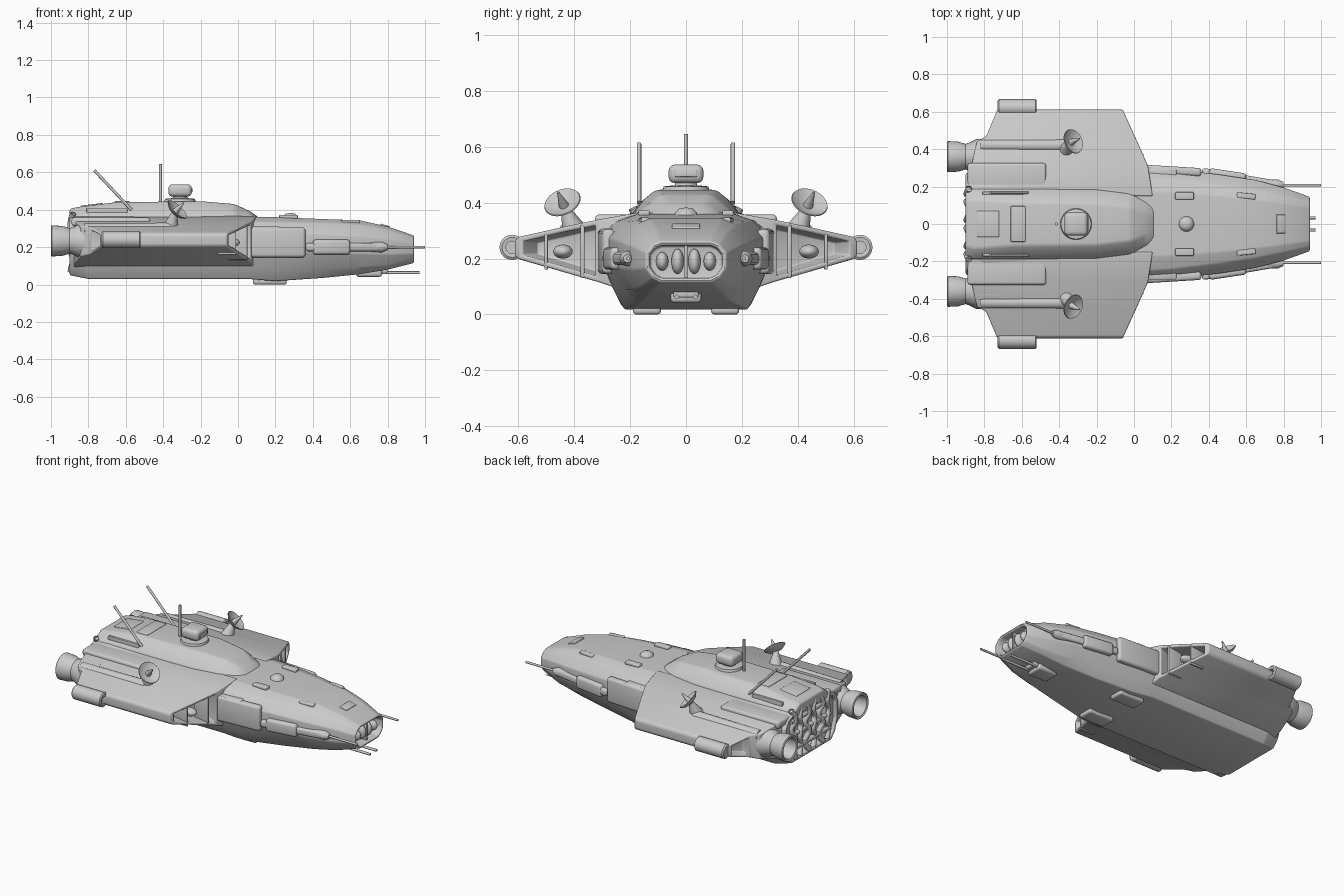
import bpy, bmesh, math
from mathutils import Vector, Matrix

if "Cube" in bpy.data.objects:
    bpy.data.objects.remove(bpy.data.objects["Cube"])

def finish(name, bm, bevel=0.0, seg=3, angle=35):
    bmesh.ops.recalc_face_normals(bm, faces=bm.faces)
    me = bpy.data.meshes.new(name)
    bm.to_mesh(me)
    bm.free()
    ob = bpy.data.objects.new(name, me)
    bpy.context.collection.objects.link(ob)
    bpy.ops.object.select_all(action='DESELECT')
    ob.select_set(True)
    bpy.context.view_layer.objects.active = ob
    if bevel:
        m = ob.modifiers.new("bevel", 'BEVEL')
        m.width, m.segments, m.limit_method = bevel, seg, 'ANGLE'
        m.angle_limit = math.radians(15)
        bpy.ops.object.modifier_apply(modifier="bevel")
    bpy.ops.object.shade_smooth_by_angle(angle=math.radians(angle))
    return ob

def loft(name, rings, bevel=0.0, recesses=(), caps=True):
    """Skin closed rings; recesses = (face test, rim, depth)."""
    bm = bmesh.new()
    vs = [[bm.verts.new(p) for p in r] for r in rings]
    n = len(vs[0])
    for a, b in zip(vs, vs[1:]):
        for i in range(n):
            j = (i + 1) % n
            bm.faces.new((a[i], a[j], b[j], b[i]))
    if caps:
        bm.faces.new(vs[0])
        bm.faces.new(vs[-1])
    bmesh.ops.recalc_face_normals(bm, faces=bm.faces)
    for test, rim, depth in recesses:
        bm.normal_update()
        faces = [f for f in bm.faces if test(f)]
        bmesh.ops.inset_region(bm, faces=faces, thickness=rim, use_even_offset=True)
        bmesh.ops.inset_region(bm, faces=faces, thickness=0.004, depth=-depth, use_even_offset=True)
    return finish(name, bm, bevel)

def mirrored(x, half):
    return [(x, y, z) for y, z in half] + [(x, -y, z) for y, z in reversed(half)]

def box(name, c, size, bevel=0.008, yaw=0.0, pitch=0.0):
    bm = bmesh.new()
    rot = Matrix.Rotation(yaw, 4, 'Z') @ Matrix.Rotation(pitch, 4, 'Y')
    bmesh.ops.create_cube(bm, size=1, matrix=Matrix.Translation(c) @ rot @ Matrix.Diagonal((*size, 1)))
    return finish(name, bm, bevel)

def lathe(name, origin, axis, profile, n=28, squash=1.0):
    """Revolve (radius, distance along axis) points; ends are closed."""
    m = Vector(axis).to_track_quat('Z', 'Y').to_matrix()
    o = Vector(origin)
    rings = []
    for r, h in profile:
        ring = []
        for i in range(n):
            t = math.tau * i / n
            ring.append(o + m @ Vector((r * math.cos(t) * squash, r * math.sin(t), h)))
        rings.append(ring)
    return loft(name, rings)

def rod(name, p, q, r, r2=None, n=12):
    d = Vector(q) - Vector(p)
    return lathe(name, p, d, [(r, 0), (r if r2 is None else r2, d.length)], n)

def ball(name, c, size):
    bm = bmesh.new()
    bmesh.ops.create_uvsphere(bm, u_segments=24, v_segments=12, radius=1,
                              matrix=Matrix.Translation(c) @ Matrix.Diagonal((*size, 1)))
    return finish(name, bm, angle=60)

# Main hull, open mouth at the nose and recessed stern
hull = [
    (-.90, (.17, .37), (.24, .34), (.27, .29), (.27, .17), (.24, .09), (.20, .05)),
    (-.80, (.17, .37), (.25, .345), (.29, .29), (.29, .17), (.26, .09), (.23, .03)),
    (.05, (.17, .362), (.25, .335), (.30, .285), (.30, .18), (.26, .09), (.23, .03)),
    (.20, (.17, .36), (.24, .335), (.295, .28), (.295, .18), (.255, .08), (.22, .018)),
    (.45, (.15, .35), (.21, .33), (.265, .27), (.265, .17), (.22, .09), (.18, .035)),
    (.65, (.13, .343), (.18, .32), (.235, .26), (.235, .165), (.19, .09), (.15, .055)),
    (.80, (.11, .31), (.15, .295), (.195, .245), (.195, .16), (.16, .10), (.13, .08)),
    (.94, (.09, .262), (.12, .25), (.145, .22), (.145, .165), (.12, .13), (.09, .115)),
]
loft("hull", [mirrored(s[0], s[1:]) for s in hull], 0.014,
     [(lambda f: f.normal.x > .95, .014, .05), (lambda f: f.normal.x < -.95, .02, .06)])

# Nose interior fittings
for s in (1, -1):
    for k, y in enumerate((.03, .085)):
        ball("nose_fitting", (.9, s * y, .19), (.035, .022, .045 - .012 * k))
box("nose_divider", (.9, 0, .19), (.05, .012, .12), .004)
box("nose_hatch", (.785, 0, .312), (.05, .1, .014), .004, pitch=.3)
lathe("top_dome", (.28, 0, .35), (0, 0, 1), [(.042, 0), (.038, .016), (.025, .028), (.006, .032)])

# Upper deckhouse with sloped front
deck = [(-.90, .19, .15, .12, .405), (-.85, .19, .16, .13, .415), (-.65, .19, .155, .115, .44),
        (-.20, .185, .15, .11, .445), (-.02, .165, .125, .09, .43), (.06, .12, .09, .06, .395),
        (.11, .09, .06, .03, .36)]
loft("deckhouse", [mirrored(x, [(t, z), (m, .36 + (z - .36) * .6), (b, .365 if z > .37 else .355), (b, .33)])
                   for x, b, m, t, z in deck], 0.012)
box("deck_hatch", (-.62, 0, .438), (.08, .19, .018), .005)
box("deck_rear_hatch", (-.78, 0, .42), (.12, .14, .018), .005, pitch=-.12)

# Turret and mast on the deckhouse
lathe("turret_base", (-.31, 0, .44), (0, 0, 1), [(.085, 0), (.08, .018), (.04, .022), (.035, .04)])
box("turret_head", (-.31, 0, .503), (.125, .125, .066), .022)
box("turret_slot", (-.25, 0, .503), (.012, .08, .022), .004)
rod("mast", (-.415, 0, .43), (-.415, 0, .645), .008)

# Wings: sections along y as (y, front x, back x, top z, bottom z)
wing = [(.15, .10, -.89, .368, .06), (.31, .075, -.87, .34, .115), (.44, .018, -.84, .313, .152),
        (.47, .004, -.79, .306, .161), (.60, -.055, -.735, .277, .198)]
for s in (1, -1):
    rings = [[(f, s * y, t), (f, s * y, b), (r, s * y, b), (r, s * y, t)] for y, f, r, t, b in wing]
    rings.append([(-.06, s * .612, .262), (-.06, s * .612, .213), (-.73, s * .612, .213), (-.73, s * .612, .262)])

    def front(f):
        return f.normal.x > .7 and .3 < abs(f.calc_center_median().y) < .6

    def back(f):
        return f.normal.x < -.6 and .46 < abs(f.calc_center_median().y) < .6
    loft("wing", rings, 0.007, [(front, .018, .12), (back, .014, .05)])
    # Fittings inside the wing mouth
    ball("intake_pod", (-.04, s * .44, .225), (.05, .035, .025))
    box("intake_strut", (-.0, s * .37, .225), (.1, .014, .19), .004)
    box("intake_strut", (-.06, s * .50, .225), (.1, .012, .13), .004)
    # Wing tip ring
    lathe("tip_ring", (-.73, s * .622, .24), (1, 0, 0),
          [(.022, .002), (.036, 0), (.045, .008), (.045, .204), (.036, .21), (.022, .208), (.022, .1)], 24)
    # Engine fairing and flared nozzle
    lathe("nozzle", (-.72, s * .36, .233), (-1, 0, 0),
          [(.095, 0), (.095, .12), (.075, .16), (.068, .18), (.08, .22), (.083, .275),
           (.078, .28), (.066, .275), (.055, .18), (.03, .15)], 32)
    # Rear shoulder and long ridge leading to the dish
    box("rear_shoulder", (-.68, s * .25, .335), (.42, .15, .045), .014)
    rod("dish_ridge", (-.82, s * .42, .292), (-.36, s * .42, .297), .034, n=20)

    # Dish on a short pylon
    c = Vector((-.34, s * .435, .385))
    d = Vector((.66, s * .3, .69)).normalized()
    rod("dish_pylon", (-.36, s * .40, .30), c, .045, .014, 16)
    lathe("dish", c, d, [(.012, -.006), (.045, .004), (.068, .022), (.066, .026), (.04, .012), (.01, .006)])
    rod("dish_feed", c, c + d * .075, .02, .004)

    # Raked antenna with its trough
    rod("antenna", (-.57, s * .168, .40), (-.768, s * .168, .61), .008)
    box("antenna_trough", (-.70, s * .165, .392), (.22, .016, .03), .004)

    # Cheek panels and gun sponson along the hull side
    box("cheek_panel", (.21, s * .285, .225), (.3, .045, .16), .016, yaw=-s * .06)
    box("cheek_block", (.15, s * .262, .285), (.16, .08, .05), .014)
    box("sponson", (.57, s * .245, .2), (.42, .04, .045), .014, yaw=-s * .17)
    box("sponson_fairing", (.5, s * .262, .2), (.2, .045, .08), .016, yaw=-s * .15)
    lathe("gun_mount", (.70, s * .21, .2), (1, 0, 0), [(.026, 0), (.028, .07), (.014, .1)], 16)
    rod("side_gun", (.78, s * .207, .2), (1.0, s * .207, .2), .007)
    box("top_plate", (.27, s * .15, .362), (.1, .04, .02), .006)
    box("top_plate", (.6, s * .15, .336), (.1, .03, .02), .006, yaw=-s * .1)

    # Belly skids and chin guns
    box("belly_skid", (.17, s * .14, .02), (.18, .1, .04), .012)
    rod("chin_gun", (.72, s * .033, .063), (.97, s * .033, .063), .008)
box("chin_mount", (.70, 0, .066), (.14, .11, .05), .014)
box("chin_bracket", (.775, 0, .075), (.05, .09, .03), .008)

# Wavy stern ribs with cross struts
for k in range(6):
    y0 = -.175 + k * .07
    cu = bpy.data.curves.new("stern_rib", 'CURVE')
    cu.dimensions, cu.bevel_depth, cu.bevel_resolution, cu.resolution_u = '3D', .017, 3, 5
    sp = cu.splines.new('BEZIER')
    sp.bezier_points.add(5)
    for i, p in enumerate(sp.bezier_points):
        p.co = (-.895 + .012 * (i % 2), y0 + .014 * (-1) ** (i + k), .07 + i * .062)
        p.handle_left_type = p.handle_right_type = 'AUTO'
    bpy.context.collection.objects.link(bpy.data.objects.new("stern_rib", cu))
for z in (.13, .22, .31):
    rod("stern_strut", (-.885, -.2, z), (-.885, .2, z), .016)
